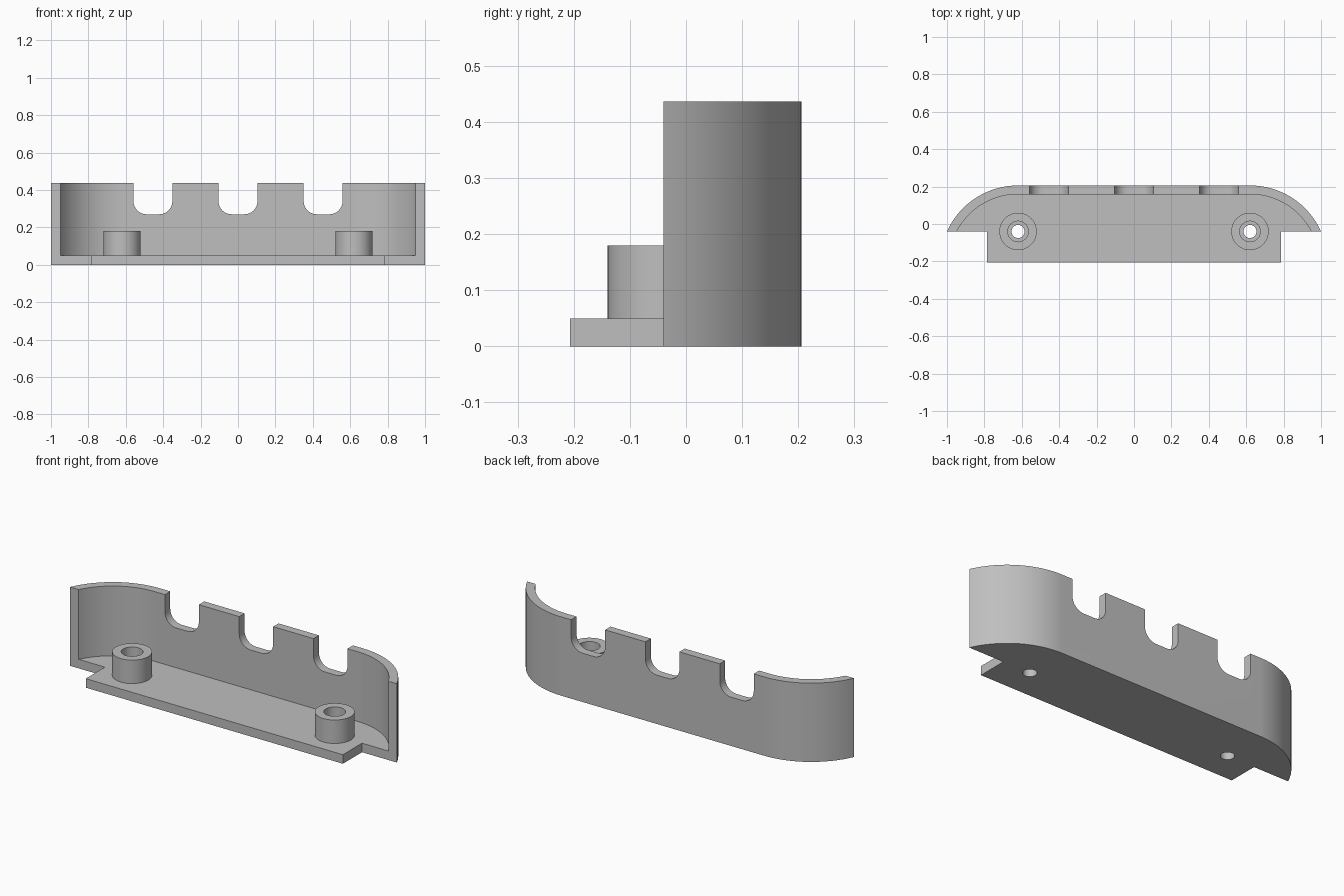
import bpy
import bmesh
import math

if "Cube" in bpy.data.objects:
    bpy.data.objects.remove(bpy.data.objects["Cube"], do_unlink=True)

HEIGHT, FLOOR, WALL = 0.436, 0.05, 0.047
BACK, FRONT, WALL_FRONT = 0.206, -0.207, -0.04
TAB, BEND_X = 0.787, 0.62
RADIUS = ((1 - BEND_X) ** 2 + (BACK - WALL_FRONT) ** 2) / (2 * (BACK - WALL_FRONT))
BOSS_X, BOSS_Y, BOSS_TOP = 0.62, -0.04, 0.18

grey = bpy.data.materials.new("plain grey")
grey.use_nodes = True
colour = (0.52, 0.52, 0.52, 1)
grey.diffuse_color = colour
grey.node_tree.nodes["Principled BSDF"].inputs["Base Color"].default_value = colour


def make_object(name, bm):
    bmesh.ops.recalc_face_normals(bm, faces=bm.faces)
    mesh = bpy.data.meshes.new(name)
    bm.to_mesh(mesh)
    bm.free()
    mesh.materials.append(grey)
    obj = bpy.data.objects.new(name, mesh)
    bpy.context.collection.objects.link(obj)
    return obj


def prism(name, points, offset):
    """Extrude a closed 3D outline along an offset."""
    bm = bmesh.new()
    face = bm.faces.new([bm.verts.new(p) for p in points])
    out = bmesh.ops.extrude_face_region(bm, geom=[face])
    verts = [v for v in out["geom"] if isinstance(v, bmesh.types.BMVert)]
    bmesh.ops.translate(bm, verts=verts, vec=offset)
    return make_object(name, bm)


def arc(cx, cy, r, start, end, steps):
    angles = [start + (end - start) * i / steps for i in range(steps + 1)]
    return [(cx + r * math.cos(a), cy + r * math.sin(a)) for a in angles]


def mirrored(half):
    return half + [(-x, y) for x, y in reversed(half)]


def cut(target, cutter):
    mod = target.modifiers.new("cut", 'BOOLEAN')
    mod.operation, mod.solver, mod.object = 'DIFFERENCE', 'EXACT', cutter
    bpy.context.view_layer.objects.active = target
    bpy.ops.object.modifier_apply(modifier=mod.name)
    bpy.data.objects.remove(cutter, do_unlink=True)


def corner(r):
    """Quarter bend of the wall, from its front end to the straight back."""
    cy = BACK - RADIUS
    return arc(BEND_X, cy, r, math.asin((WALL_FRONT - cy) / r), math.pi / 2, 32)


# Bracket: full-height outline with the pocket above the floor cut away
outline = mirrored([(TAB, FRONT), (TAB, WALL_FRONT)] + corner(RADIUS))
bracket = prism("bracket", [(x, y, 0) for x, y in outline], (0, 0, HEIGHT))
inner = corner(RADIUS - WALL)
pocket = mirrored([(inner[0][0], FRONT - 0.1)] + inner)
cut(bracket, prism("pocket", [(x, y, FLOOR) for x, y in pocket], (0, 0, 1)))

# Three round-bottomed notches in the back wall
half_width, fillet, notch_floor = 0.104, 0.07, 0.27
for cx in (-0.455, 0, 0.455):
    half = [(half_width, HEIGHT + 0.1)]
    half += arc(half_width - fillet, notch_floor + fillet, fillet, 0, -math.pi / 2, 10)
    points = [(cx + x, 0.1, z) for x, z in mirrored(half)]
    cut(bracket, prism("notch", points, (0, 0.2, 0)))

# Screw holes through the floor
for side in (-1, 1):
    ring = arc(side * BOSS_X, BOSS_Y, 0.035, 0, math.tau, 32)[:-1]
    cut(bracket, prism("hole", [(x, y, -0.1) for x, y in ring], (0, 0, 0.3)))


# Hollow screw bosses standing on the floor
def boss(name, x):
    bm = bmesh.new()
    profile = [(0.055, FLOOR), (0.055, BOSS_TOP), (0.1, BOSS_TOP), (0.1, FLOOR)]
    verts = [bm.verts.new((r, 0, z)) for r, z in profile]
    edges = [bm.edges.new((verts[i], verts[(i + 1) % 4])) for i in range(4)]
    bmesh.ops.spin(bm, geom=verts + edges, cent=(0, 0, 0), axis=(0, 0, 1),
                   angle=math.tau, steps=48, use_merge=True)
    bmesh.ops.remove_doubles(bm, verts=bm.verts, dist=0.0001)
    obj = make_object(name, bm)
    obj.location = (x, BOSS_Y, 0)
    return obj


parts = [bracket, boss("left_screw_boss", BOSS_X), boss("right_screw_boss", -BOSS_X)]

# Smooth the curved surfaces and keep the hard edges
bpy.ops.object.select_all(action='DESELECT')
for part in parts:
    part.select_set(True)
bpy.context.view_layer.objects.active = bracket
bpy.ops.object.shade_smooth_by_angle(angle=math.radians(30))
